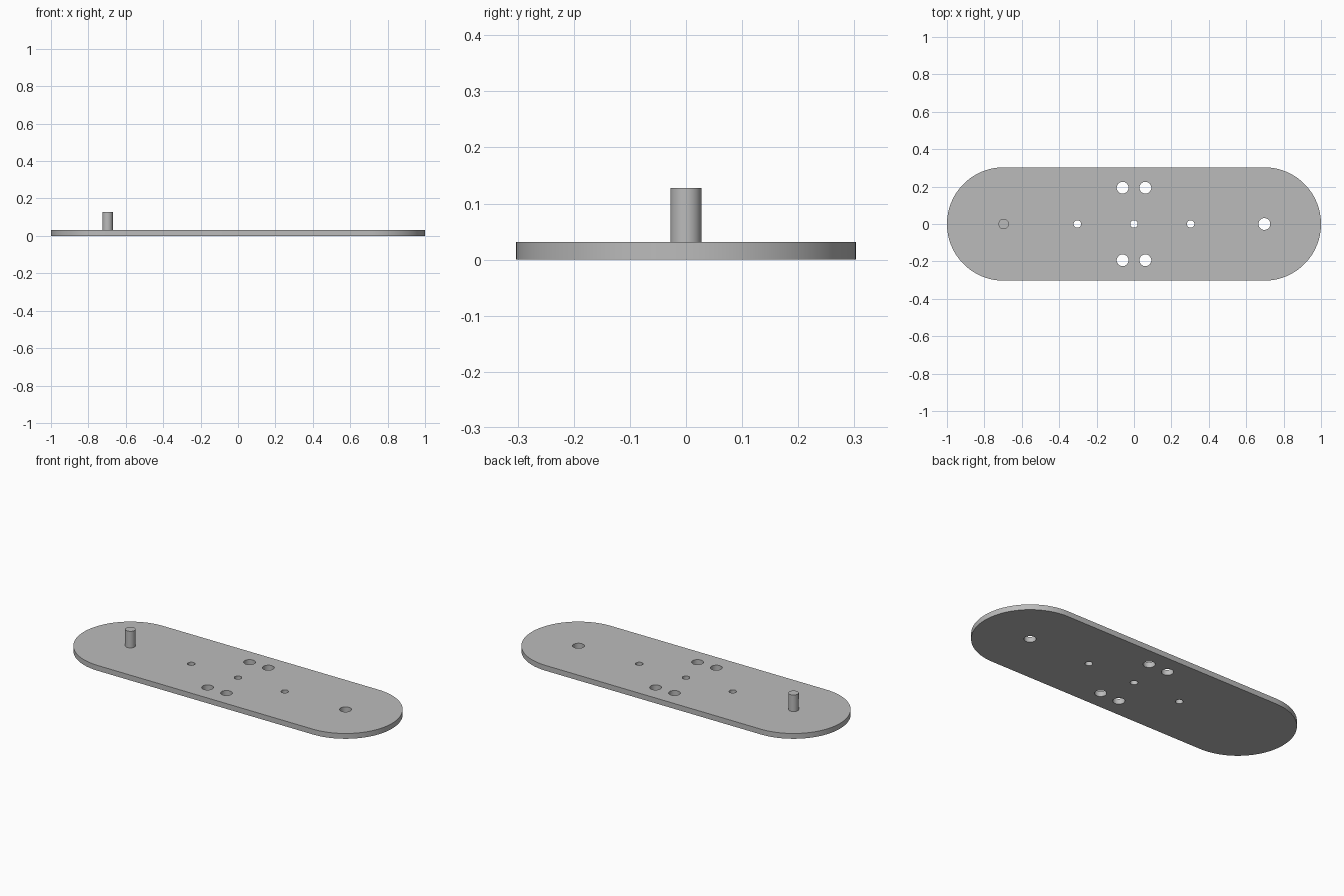
import bpy, bmesh, math
from mathutils import Matrix

cube = bpy.data.objects.get("Cube")
if cube:
    bpy.data.objects.remove(cube, do_unlink=True)

THICK = 0.031      # plate thickness
END_R = 0.303      # radius of the rounded ends
END_X = 1 - END_R  # centre of each rounded end
PIN_R, PIN_TOP = 0.0277, 0.128
BIG, SMALL = 0.0315, 0.02

gray = bpy.data.materials.new("plain gray")
gray.use_nodes = True
color = (0.5, 0.5, 0.5, 1)
gray.diffuse_color = color
gray.node_tree.nodes["Principled BSDF"].inputs["Base Color"].default_value = color


def make_object(name, bm):
    bmesh.ops.recalc_face_normals(bm, faces=bm.faces)
    mesh = bpy.data.meshes.new(name)
    bm.to_mesh(mesh)
    bm.free()
    mesh.materials.append(gray)
    obj = bpy.data.objects.new(name, mesh)
    bpy.context.collection.objects.link(obj)
    return obj


def add_cylinder(bm, x, y, radius, bottom, top):
    bmesh.ops.create_cone(
        bm, cap_ends=True, segments=48, radius1=radius, radius2=radius,
        depth=top - bottom, matrix=Matrix.Translation((x, y, (bottom + top) / 2)))


# Plate: stadium outline raised to its thickness
bm = bmesh.new()
outline = []
steps = 48
for side in (1, -1):
    for i in range(steps + 1):
        a = math.pi * (i / steps - 0.5)
        outline.append(bm.verts.new((side * (END_X + END_R * math.cos(a)),
                                     side * END_R * math.sin(a), 0)))
base = bm.faces.new(outline)
raised = bmesh.ops.extrude_face_region(bm, geom=[base], use_keep_orig=True)
bmesh.ops.translate(bm, vec=(0, 0, THICK),
                    verts=[v for v in raised["geom"] if isinstance(v, bmesh.types.BMVert)])
plate = make_object("plate", bm)

# Through holes: three small on the axis, four mounting holes, one pin socket
holes = [(x, 0, SMALL) for x in (-END_R, 0, END_R)]
holes += [(sx * 0.061, sy * 0.194, BIG) for sx in (1, -1) for sy in (1, -1)]
holes.append((END_X, 0, BIG))
bm = bmesh.new()
for x, y, radius in holes:
    add_cylinder(bm, x, y, radius, -THICK, 2 * THICK)
cutter = make_object("hole_cutter", bm)
cutter.hide_render = True

cut = plate.modifiers.new("holes", 'BOOLEAN')
cut.operation = 'DIFFERENCE'
cut.solver = 'EXACT'
cut.object = cutter
bpy.context.view_layer.objects.active = plate
bpy.ops.object.modifier_apply(modifier=cut.name)
bpy.data.objects.remove(cutter, do_unlink=True)

# Pin standing at the right end
bm = bmesh.new()
add_cylinder(bm, -END_X, 0, PIN_R, THICK / 2, PIN_TOP)
pin = make_object("pin", bm)

# Smooth round walls, sharp rims
bpy.ops.object.select_all(action='DESELECT')
for obj in (plate, pin):
    obj.select_set(True)
bpy.context.view_layer.objects.active = plate
bpy.ops.object.shade_smooth_by_angle(angle=math.radians(30))
